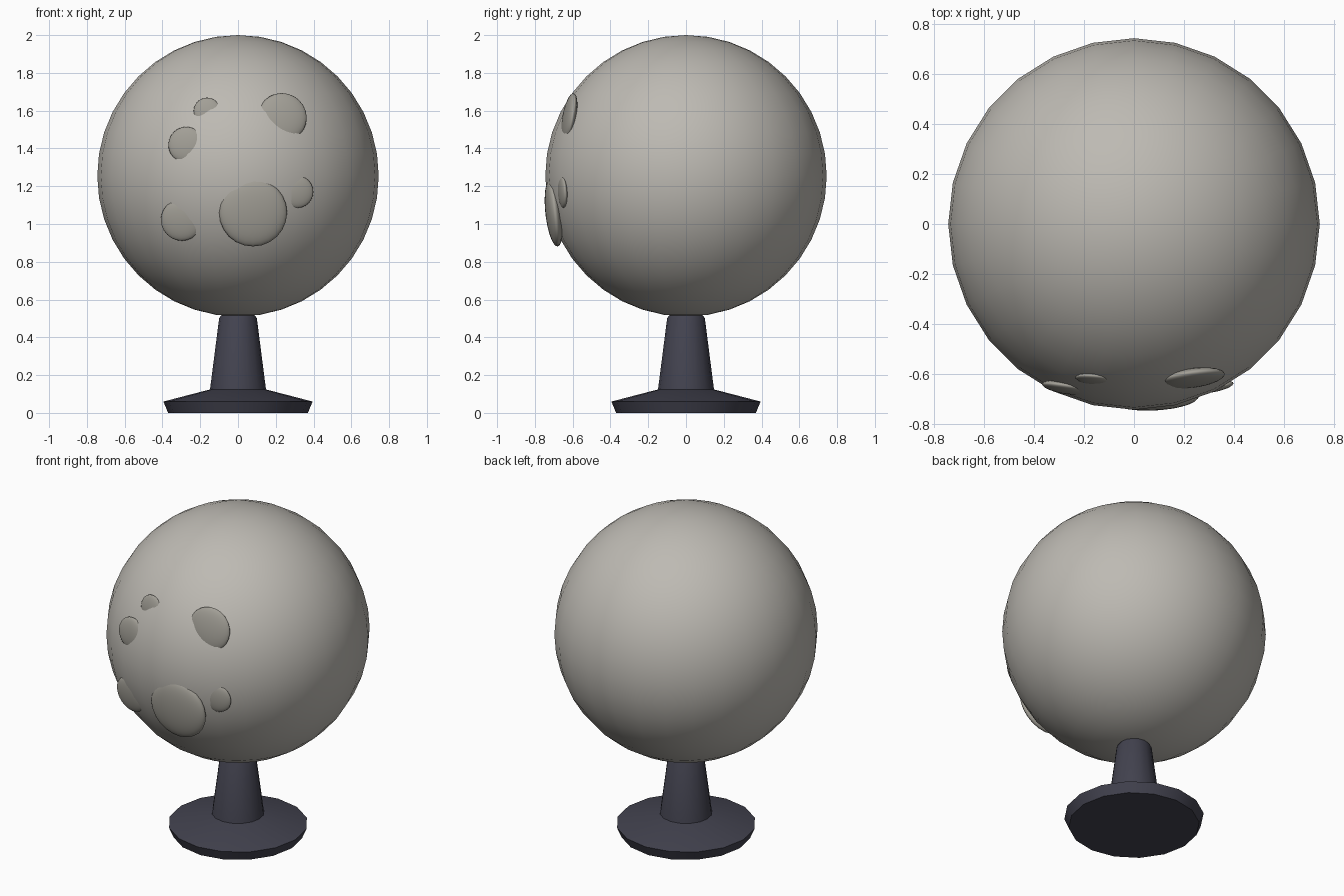
import bpy
import math
from mathutils import Vector

if "Cube" in bpy.data.objects:
    bpy.data.objects.remove(bpy.data.objects["Cube"], do_unlink=True)

RADIUS = 0.745
CENTRE = Vector((0, 0, 1.255))


def material(name, rgb):
    mat = bpy.data.materials.new(name)
    mat.use_nodes = True
    colour = (*rgb, 1)
    mat.diffuse_color = colour
    mat.node_tree.nodes["Principled BSDF"].inputs["Base Color"].default_value = colour
    return mat


def finish(obj, name, mat, angle):
    obj.name = name
    obj.data.materials.append(mat)
    bpy.ops.object.shade_smooth_by_angle(angle=math.radians(angle))


def lathe(name, profile, mat, sides):
    """Closed turned solid from (radius, height) points, capped at both ends."""
    verts, faces = [], []
    for r, z in profile:
        for i in range(sides):
            a = math.tau * i / sides
            verts.append((r * math.cos(a), r * math.sin(a), z))
    for k in range(len(profile) - 1):
        for i in range(sides):
            j = (i + 1) % sides
            low, high = k * sides, (k + 1) * sides
            faces.append((low + i, low + j, high + j, high + i))
    faces.append(tuple(reversed(range(sides))))
    faces.append(tuple(range(len(verts) - sides, len(verts))))
    mesh = bpy.data.meshes.new(name)
    mesh.from_pydata(verts, [], faces)
    obj = bpy.data.objects.new(name, mesh)
    bpy.context.collection.objects.link(obj)
    bpy.ops.object.select_all(action="DESELECT")
    bpy.context.view_layer.objects.active = obj
    obj.select_set(True)
    finish(obj, name, mat, 35)


def crater(name, x, z, r, mat):
    """Flattened ball sunk in the globe, tilted part way to its surface."""
    dz = z - CENTRE.z
    depth = 0.73
    offset = Vector((x, -math.sqrt(depth**2 - x**2 - dz**2), dz))
    normal = Vector((0, -1, 0)).lerp(offset.normalized(), 0.4)
    bpy.ops.mesh.primitive_uv_sphere_add(
        segments=24, ring_count=16, radius=1, location=CENTRE + offset)
    obj = bpy.context.object
    obj.rotation_euler = normal.to_track_quat("Z", "Y").to_euler()
    obj.scale = (r, r, r * 0.25)
    finish(obj, name, mat, 60)


stone = material("pale stone", (0.51, 0.49, 0.45))
crater_stone = material("crater stone", (0.36, 0.345, 0.305))
dark = material("dark slate", (0.055, 0.055, 0.078))

# Globe
bpy.ops.mesh.primitive_uv_sphere_add(
    segments=28, ring_count=20, radius=RADIUS, location=CENTRE)
finish(bpy.context.object, "globe", stone, 60)

# Craters on the front
craters = {
    "large_crater": (0.08, 1.06, 0.18),
    "upper_left_crater": (0.235, 1.565, 0.13),
    "lower_right_crater": (-0.30, 1.02, 0.11),
    "middle_right_crater": (-0.275, 1.42, 0.095),
    "small_left_crater": (0.315, 1.17, 0.085),
    "small_upper_crater": (-0.165, 1.60, 0.07),
}
for name, (x, z, r) in craters.items():
    crater(name, x, z, r, crater_stone)

# Stand
lathe("stand_base", [(0.37, 0), (0.395, 0.06), (0.145, 0.125)], dark, 16)
lathe("stand_neck", [(0.15, 0.11), (0.10, 0.50), (0.09, 0.515)], dark, 16)
